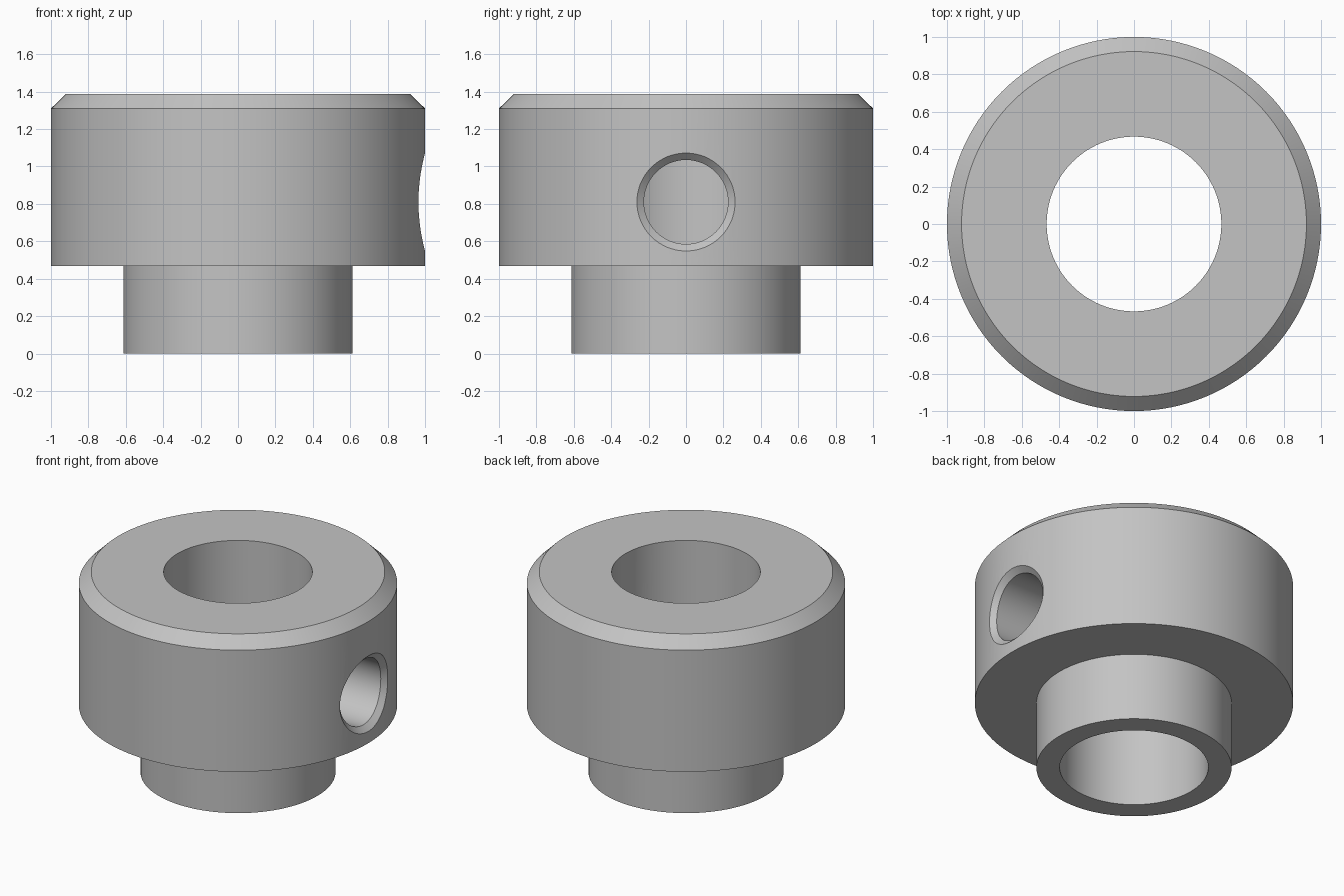
import bpy
import bmesh
from math import cos, sin, sqrt, pi, radians

SEGMENTS = 128
HOLE_Z = 0.81
HOLE_R = 0.225
RIM_R = 0.262

cube = bpy.data.objects.get("Cube")
if cube:
    bpy.data.objects.remove(cube, do_unlink=True)

# Plain grey metal
metal = bpy.data.materials.new("grey metal")
metal.use_nodes = True
grey = (0.55, 0.55, 0.55, 1)
metal.diffuse_color = grey
metal.node_tree.nodes["Principled BSDF"].inputs["Base Color"].default_value = grey


def loft(name, rings, closed):
    """Bridge rings of points; join last to first if closed, else cap both ends."""
    bm = bmesh.new()
    loops = [[bm.verts.new(p) for p in ring] for ring in rings]
    pairs = list(zip(loops, loops[1:]))
    if closed:
        pairs.append((loops[-1], loops[0]))
    for a, b in pairs:
        n = len(a)
        for i in range(n):
            j = (i + 1) % n
            bm.faces.new((a[i], a[j], b[j], b[i]))
    if not closed:
        bm.faces.new(loops[0])
        bm.faces.new(loops[-1])
    bmesh.ops.recalc_face_normals(bm, faces=bm.faces)
    mesh = bpy.data.meshes.new(name)
    bm.to_mesh(mesh)
    bm.free()
    mesh.materials.append(metal)
    obj = bpy.data.objects.new(name, mesh)
    bpy.context.collection.objects.link(obj)
    return obj


angles = [2 * pi * i / SEGMENTS for i in range(SEGMENTS)]

# Stepped collar with a straight bore and chamfered top edge
profile = [(0.467, 0), (0.613, 0), (0.613, 0.467), (1, 0.467),
           (1, 1.31), (0.922, 1.387), (0.467, 1.387)]
collar = loft("hub_collar",
              [[(r * cos(a), r * sin(a), z) for a in angles] for r, z in profile],
              closed=True)


# Radial set screw hole whose chamfer follows the curved wall
def hole_ring(radius, x=None, offset=0):
    ring = []
    for a in angles[::2]:
        y = radius * cos(a)
        depth = sqrt(1 - y * y) + offset if x is None else x
        ring.append((depth, y, HOLE_Z + radius * sin(a)))
    return ring


step = RIM_R - HOLE_R
cutter = loft("screw_hole_cutter",
              [hole_ring(HOLE_R, x=0.2), hole_ring(HOLE_R, offset=-step),
               hole_ring(RIM_R + step, offset=step), hole_ring(RIM_R + step, x=1.2)],
              closed=False)
cutter.hide_render = True

cut = collar.modifiers.new("screw_hole", 'BOOLEAN')
cut.operation = 'DIFFERENCE'
cut.solver = 'EXACT'
cut.object = cutter

bpy.ops.object.select_all(action='DESELECT')
collar.select_set(True)
bpy.context.view_layer.objects.active = collar
bpy.ops.object.modifier_apply(modifier=cut.name)
bpy.data.objects.remove(cutter, do_unlink=True)
bpy.ops.object.shade_smooth_by_angle(angle=radians(25))
